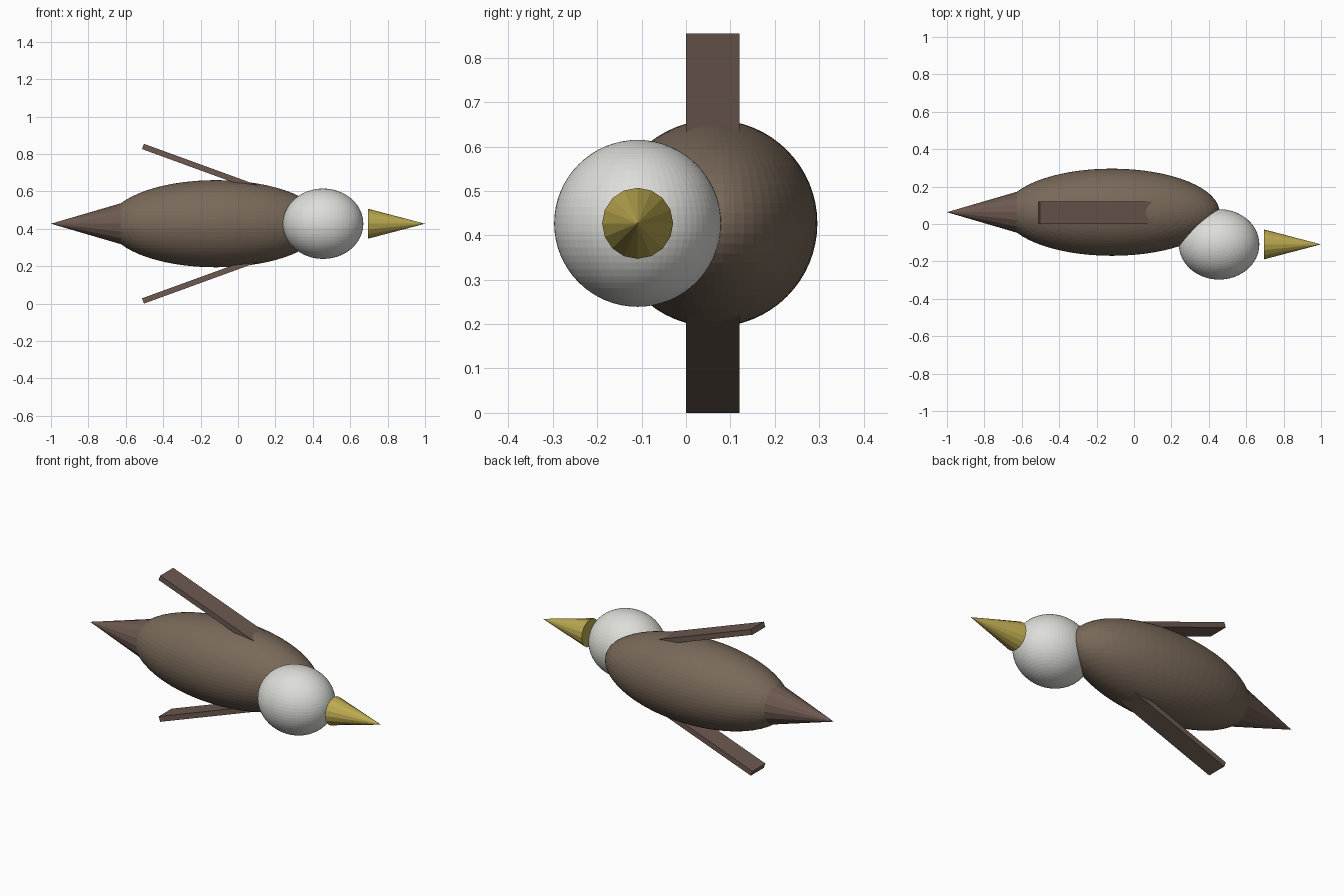
import bpy
from math import radians, sin, cos

if "Cube" in bpy.data.objects:
    bpy.data.objects.remove(bpy.data.objects["Cube"])

MID_Z = 0.427      # height of the bird's axis
BODY_Y, HEAD_Y = 0.063, -0.109


def material(name, rgb):
    m = bpy.data.materials.new(name)
    m.diffuse_color = (*rgb, 1)
    m.use_nodes = True
    m.node_tree.nodes["Principled BSDF"].inputs["Base Color"].default_value = m.diffuse_color
    return m


brown = material("brown", (0.19, 0.14, 0.10))
dark_brown = material("dark_brown", (0.15, 0.10, 0.08))
white = material("white", (0.72, 0.72, 0.69))
yellow = material("yellow", (0.50, 0.40, 0.08))


def finish(name, mat):
    ob = bpy.context.object
    ob.name = name
    ob.data.materials.append(mat)
    return ob


def ellipsoid(name, loc, radii, mat):
    bpy.ops.mesh.primitive_uv_sphere_add(segments=64, ring_count=32, radius=1, location=loc)
    ob = finish(name, mat)
    ob.scale = radii
    return ob


def cone(name, base_x, tip_x, y, radius, mat):
    # cone lying along x, pointing from base to tip
    turn = 90 if tip_x > base_x else -90
    bpy.ops.mesh.primitive_cone_add(vertices=16, radius1=radius, radius2=0,
                                    depth=abs(tip_x - base_x),
                                    location=((base_x + tip_x) / 2, y, MID_Z),
                                    rotation=(0, radians(turn), 0))
    return finish(name, mat)


# Body and head
ellipsoid("body", (-0.118, BODY_Y, MID_Z), (0.575, 0.233, 0.233), brown)
ellipsoid("head", (0.455, HEAD_Y, MID_Z), (0.215, 0.188, 0.188), white)

# Beak floats just ahead of the head; tail tapers backwards
cone("beak", 0.695, 1.0, HEAD_Y, 0.08, yellow)
cone("tail", -0.60, -1.0, BODY_Y, 0.117, dark_brown)

# Swept wings above and below, running from the tip into the body
LENGTH, ANGLE = 0.70, radians(20)
for name, side in (("upper_wing", 1), ("lower_wing", -1)):
    x = -0.508 + cos(ANGLE) * LENGTH / 2
    z = 0.413 - sin(ANGLE) * LENGTH / 2
    bpy.ops.mesh.primitive_cube_add(size=1, location=(x, 0.06, MID_Z + side * z),
                                    rotation=(0, side * ANGLE, 0))
    finish(name, dark_brown).scale = (LENGTH, 0.12, 0.03)
